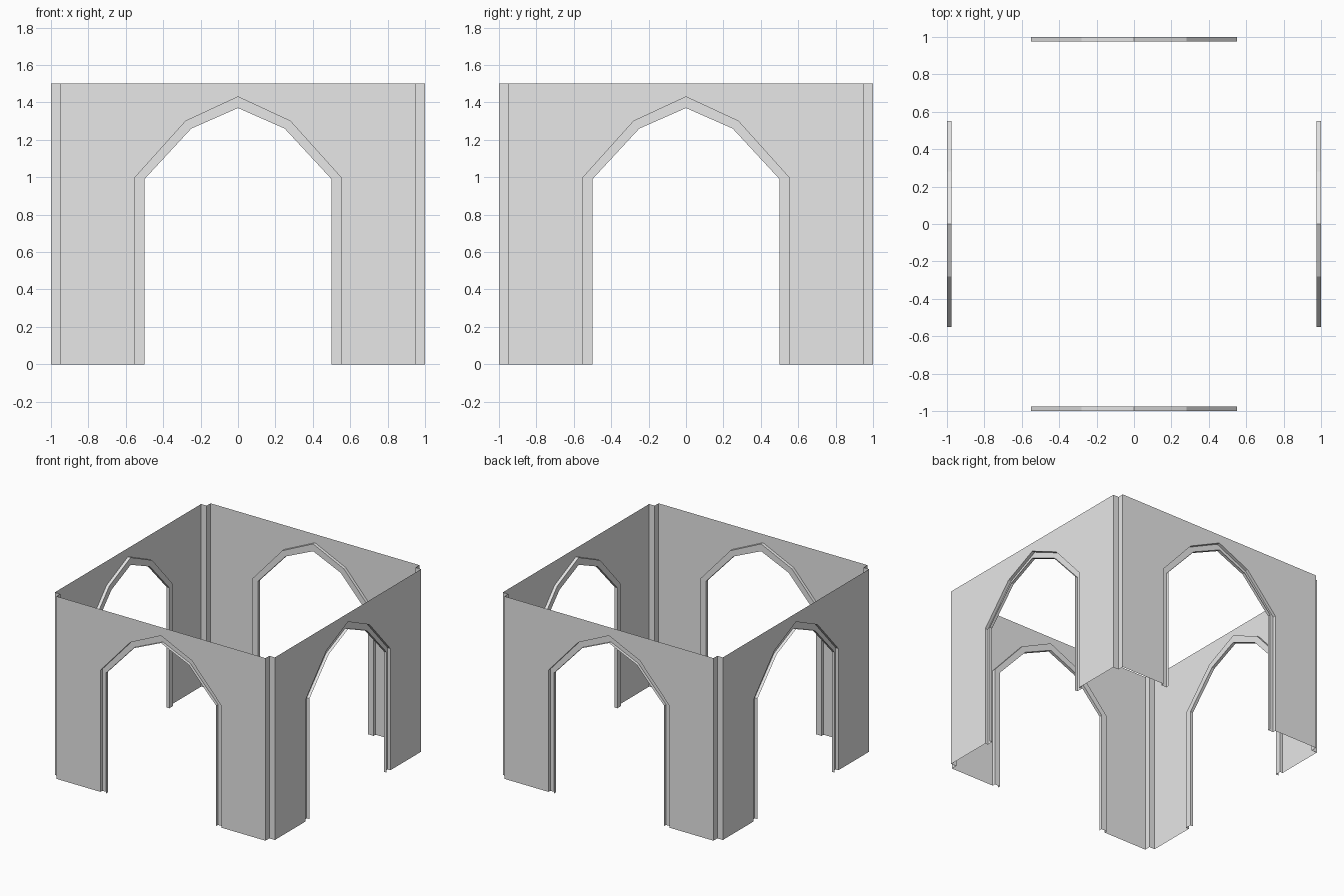
import bpy
import bmesh
from math import pi
from mathutils import Matrix

cube = bpy.data.objects.get("Cube")
if cube:
    bpy.data.objects.remove(cube, do_unlink=True)

HEIGHT = 1.5
EDGE = 0.95      # where each wall stops and the corner recess begins
DEPTH = 0.025    # depth of the groove around the arch

stone = bpy.data.materials.new("light_grey")
stone.use_nodes = True
colour = (0.8, 0.8, 0.8, 1)
stone.diffuse_color = colour
stone.node_tree.nodes["Principled BSDF"].inputs["Base Color"].default_value = colour


def mirrored(half):
    """Complete a left half outline that ends on the centre line."""
    return half + [(-x, z) for x, z in reversed(half[:-1])]


outer_arch = mirrored([(-0.55, 0), (-0.55, 1), (-0.28, 1.3), (0, 1.43)])
inner_arch = mirrored([(-0.5, 0), (-0.5, 0.99), (-0.25, 1.26), (0, 1.37)])


def make_part(name, build, turn):
    bm = bmesh.new()
    build(bm)
    bm.transform(Matrix.Rotation(turn, 4, "Z"))
    mesh = bpy.data.meshes.new(name)
    bm.to_mesh(mesh)
    bm.free()
    mesh.materials.append(stone)
    bpy.context.collection.objects.link(bpy.data.objects.new(name, mesh))


def loft(bm, rows):
    """Bridge successive rows of points with quads."""
    rows = [[bm.verts.new(p) for p in row] for row in rows]
    for a, b in zip(rows, rows[1:]):
        for i in range(len(a) - 1):
            bm.faces.new((a[i], a[i + 1], b[i + 1], b[i]))


# Thin wall sheet with a pointed opening
def wall(bm):
    outline = outer_arch + [(EDGE, 0), (EDGE, HEIGHT), (-EDGE, HEIGHT), (-EDGE, 0)]
    face = bm.faces.new([bm.verts.new((x, -1, z)) for x, z in outline])
    face.normal_update()
    if face.normal.y > 0:
        face.normal_flip()


# Channel-shaped trim running round the opening
def arch_trim(bm):
    section = [(outer_arch, -1), (outer_arch, DEPTH - 1),
               (inner_arch, DEPTH - 1), (inner_arch, -1)]
    loft(bm, [[(x, y, z) for x, z in arch] for arch, y in section])


# Recessed corner joining two neighbouring walls
def corner(bm):
    plan = [(EDGE, -1), (EDGE, -EDGE), (1, -EDGE)]
    loft(bm, [[(x, y, z) for x, y in plan] for z in (HEIGHT, 0)])
    bmesh.ops.reverse_faces(bm, faces=bm.faces[:])


for i, side in enumerate(("front", "left", "back", "right")):
    for label, build in (("wall", wall), ("arch_trim", arch_trim), ("corner", corner)):
        make_part(f"{side}_{label}", build, i * pi / 2)
